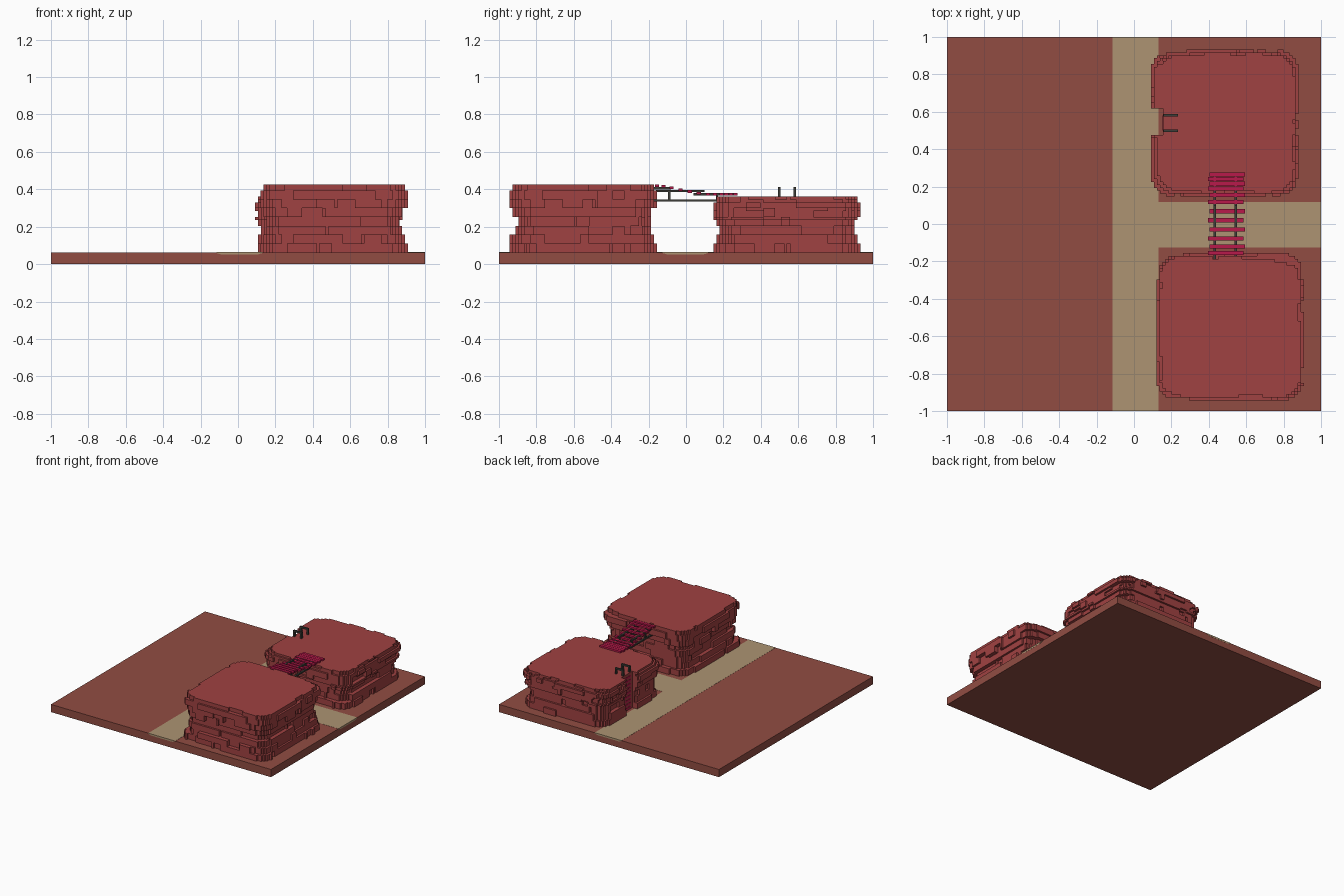
import bpy, bmesh, math, random
from mathutils import Vector

if "Cube" in bpy.data.objects:
    bpy.data.objects.remove(bpy.data.objects["Cube"])

random.seed(7)
UNIT = 2 / 127          # size of one block
GROUND = 4 * UNIT       # top of the ground slab


def material(name, *rgb):
    m = bpy.data.materials.new(name)
    m.use_nodes = True
    colour = (*rgb, 1)
    m.diffuse_color = colour
    m.node_tree.nodes["Principled BSDF"].inputs["Base Color"].default_value = colour
    return m


EARTH = material("brown earth", 0.283, 0.073, 0.055)
ROCK = material("red rock", 0.352, 0.054, 0.054)
SAND = material("tan sand", 0.418, 0.296, 0.171)
PLANK = material("crimson plank", 0.485, 0.010, 0.070)
BEAM = material("dark beam", 0.048, 0.048, 0.040)


def finish(name, bm, mat):
    mesh = bpy.data.meshes.new(name)
    bm.to_mesh(mesh)
    bm.free()
    mesh.materials.append(mat)
    ob = bpy.data.objects.new(name, mesh)
    bpy.context.collection.objects.link(ob)
    return ob


def add_box(bm, lo, hi):
    lo, hi = Vector(lo), Vector(hi)
    for v in bmesh.ops.create_cube(bm, size=1)["verts"]:
        v.co = (lo + hi) / 2 + v.co * (hi - lo)


def boxes(name, mat, spans):
    bm = bmesh.new()
    for lo, hi in spans:
        add_box(bm, lo, hi)
    return finish(name, bm, mat)


def brick_course(count_low, count_high, amounts):
    """Random brick ends around the outline, each with its own inset."""
    n = random.randint(count_low, count_high)
    ends = sorted(random.uniform(-math.pi, math.pi) for _ in range(n))
    return ends, [random.choice(amounts) for _ in range(n + 1)]


def inset_at(course, angle):
    ends, insets = course
    return insets[sum(angle > e for e in ends)]


def mesa(name, cx, cy, half, height, profile, notch=None):
    """Stack courses of stepped bricks into a rounded block of rock."""
    reach = math.ceil(half / UNIT)
    cells = set()
    for k in range(height):
        row = min(k * len(profile) // height, len(profile) - 1)
        if k % 3 == 0:
            course = brick_course(22, 30, (-0.6, 0, 0, 0.6, 1))
        for i in range(-reach, reach):
            for j in range(-reach, reach):
                u, v = i + 0.5, j + 0.5
                x, y = cx + u * UNIT, cy + v * UNIT
                if notch and x < notch[0] and notch[1] < y < notch[2]:
                    continue
                radius = (abs(u) ** 7 + abs(v) ** 7) ** (1 / 7)
                inset = profile[row] + inset_at(course, math.atan2(v, u))
                if radius < half / UNIT - inset:
                    cells.add((i, j, k))
    # only the exposed block faces become geometry
    bm = bmesh.new()
    verts = {}

    def corner(p):
        if p not in verts:
            verts[p] = bm.verts.new((cx + p[0] * UNIT, cy + p[1] * UNIT,
                                     GROUND + p[2] * UNIT))
        return verts[p]

    for c in cells:
        for axis in range(3):
            for side in (0, 1):
                near = list(c)
                near[axis] += 2 * side - 1
                if tuple(near) in cells or near[2] < 0:
                    continue
                a, b = (axis + 1) % 3, (axis + 2) % 3
                ring = []
                for da, db in ((0, 0), (1, 0), (1, 1), (0, 1)):
                    p = list(c)
                    p[axis] += side
                    p[a] += da
                    p[b] += db
                    ring.append(corner(tuple(p)))
                bm.faces.new(ring if side else ring[::-1])
    bmesh.ops.dissolve_limit(bm, angle_limit=0.01, verts=bm.verts[:], edges=bm.edges[:])
    return finish(name, bm, ROCK)


# Ground slab
boxes("ground", EARTH, [((-1, -1, 0), (1, 1, GROUND))])


# Sandy paths: thin shallow troughs filled flush with the ground
def path(name, along_x, start, end, low, high):
    bm = bmesh.new()
    drop = UNIT * 0.8
    section = ((low, GROUND - drop / 3), (low + 0.03, GROUND - drop),
               (high - 0.03, GROUND - drop), (high, GROUND - drop / 3),
               (high, GROUND + 0.001), (low, GROUND + 0.001))
    ring = [bm.verts.new((start, s, z) if along_x else (s, start, z)) for s, z in section]
    face = bm.faces.new(ring)
    made = bmesh.ops.extrude_face_region(bm, geom=[face])["geom"]
    shift = Vector((end - start, 0, 0)) if along_x else Vector((0, end - start, 0))
    bmesh.ops.translate(bm, vec=shift, verts=[g for g in made if isinstance(g, bmesh.types.BMVert)])
    bmesh.ops.recalc_face_normals(bm, faces=bm.faces[:])
    finish(name, bm, SAND)


path("main_path", False, -1.001, 1.001, -0.115, 0.13)
path("side_path", True, 0.1, 1.001, -0.125, 0.118)

# Rock mesas
mesa("front_mesa", 0.515, -0.55, 0.395, 23, (0.4, 1, 2.2, 2.6, 2, 1, 0.5, 1.4))
mesa("back_mesa", 0.485, 0.54, 0.395, 19, (0.8, 1.6, 2.2, 1.6, 0.6, 0.5, 1.4),
     notch=(0.16, 0.475, 0.625))

# Bridge planks, stepping down from the tall mesa to the low one
planks = []
for n, y in enumerate((-0.155, -0.12, -0.077, -0.03, 0.02, 0.068, 0.117,
                       0.155, 0.19, 0.215, 0.24, 0.265)):
    z = max(0.427 - max(y + 0.14, 0) * 0.2, 0.381)
    jog = 0.008 * (n % 2)
    planks.append(((0.395 + jog, y - 0.011, z - 0.014), (0.585 + jog, y + 0.011, z)))
boxes("bridge_planks", PLANK, planks)

# Bridge beams: two stepped stringers, lower beams and posts
beams = []
for x in (0.432, 0.545):
    for y0, y1, z0, z1 in ((-0.2, -0.08, 0.4, 0.413), (-0.16, 0.1, 0.385, 0.397),
                           (0.04, 0.26, 0.368, 0.38), (-0.2, 0.2, 0.334, 0.346),
                           (-0.095, -0.083, 0.34, 0.39), (0.16, 0.172, 0.34, 0.375)):
        beams.append(((x - 0.007, y0, z0), (x + 0.007, y1, z1)))
boxes("bridge_beams", BEAM, beams)

# Ladder up the notch of the low mesa, with handrails at the top
rungs = [((0.152, 0.5, z), (0.184, 0.58, z + UNIT))
         for z in (GROUND + UNIT * (0.5 + 2 * n) for n in range(9))]
boxes("ladder_rungs", PLANK, rungs)
rails = []
for y in (0.498, 0.582):
    rails.append(((0.158, y - 0.007, GROUND), (0.172, y + 0.007, 0.413)))
    rails.append(((0.158, y - 0.007, 0.4), (0.235, y + 0.007, 0.413)))
    rails.append(((0.222, y - 0.007, 0.355), (0.235, y + 0.007, 0.413)))
boxes("ladder_rails", BEAM, rails)
